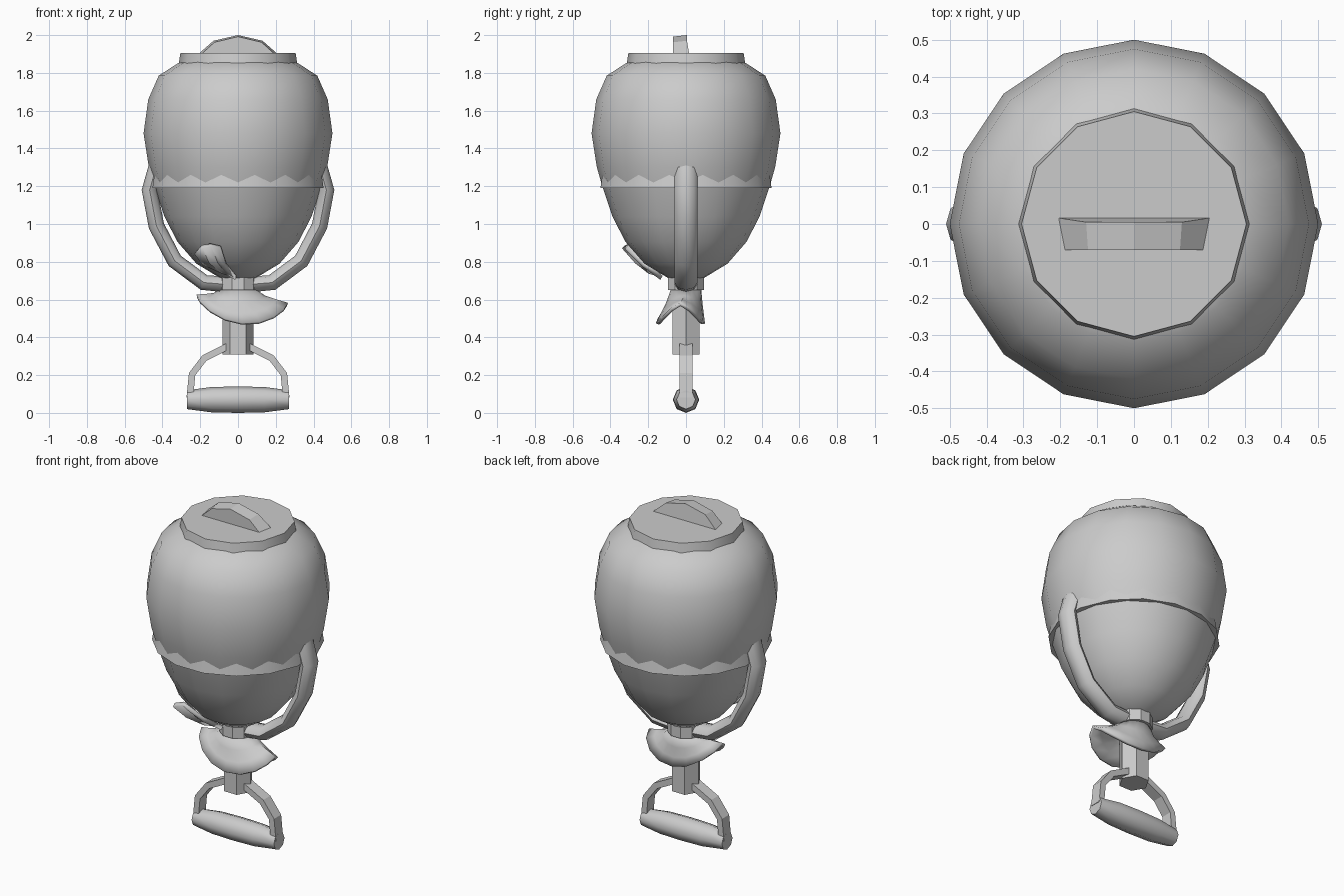
import bpy, math
from mathutils import Vector
from math import sin, cos, pi, radians

if "Cube" in bpy.data.objects:
    bpy.data.objects.remove(bpy.data.objects["Cube"])


def make(name, verts, faces, smooth=35):
    me = bpy.data.meshes.new(name)
    me.from_pydata([tuple(v) for v in verts], [], faces)
    ob = bpy.data.objects.new(name, me)
    bpy.context.collection.objects.link(ob)
    bpy.ops.object.select_all(action='DESELECT')
    ob.select_set(True)
    bpy.context.view_layer.objects.active = ob
    bpy.ops.object.mode_set(mode='EDIT')
    bpy.ops.mesh.select_all(action='SELECT')
    bpy.ops.mesh.normals_make_consistent(inside=False)
    bpy.ops.object.mode_set(mode='OBJECT')
    if smooth:
        bpy.ops.object.shade_smooth_by_angle(angle=radians(smooth))
    return ob


def loft(name, rings, smooth=35, caps=True):
    """Skin a list of equal-length closed rings."""
    n = len(rings[0])
    verts = [v for r in rings for v in r]
    faces = [(i * n + j, i * n + (j + 1) % n, (i + 1) * n + (j + 1) % n, (i + 1) * n + j)
             for i in range(len(rings) - 1) for j in range(n)]
    if caps:
        faces += [tuple(range(n)), tuple(range(len(verts) - n, len(verts)))]
    return make(name, verts, faces, smooth)


def lathe(name, profile, n, phase=0.0, smooth=35):
    return loft(name, [[(r * cos(2 * pi * (j + phase) / n), r * sin(2 * pi * (j + phase) / n), z)
                        for j in range(n)] for r, z in profile], smooth)


def tube(name, path, a, b, n, side, phase=0.0, smooth=50):
    """Sweep an ellipse (a in plane, b along y) along an x-z path."""
    pts = [Vector((x * side, 0, z)) for x, z in path]
    rings = []
    for i, p in enumerate(pts):
        t = (pts[min(i + 1, len(pts) - 1)] - pts[max(i - 1, 0)]).normalized()
        nrm = Vector((-t.z, 0, t.x))
        rings.append([p + nrm * a * cos(2 * pi * (j + phase) / n)
                      + Vector((0, b * sin(2 * pi * (j + phase) / n), 0)) for j in range(n)])
    return loft(name, rings, smooth)


def thicken(ob, t):
    m = ob.modifiers.new("thickness", 'SOLIDIFY')
    m.thickness = t
    m.offset = 0


# egg-shaped vessel: lower bowl, upper shell and lip between them
lathe("lower_bowl", [(.08, .705), (.22, .79), (.32, .905), (.39, 1.04), (.44, 1.19)], 16)
lathe("upper_shell", [(.44, 1.19), (.472, 1.3), (.5, 1.48), (.475, 1.66), (.42, 1.785),
                      (.32, 1.85), (.28, 1.865)], 16)
lathe("lip_band", [(.462, 1.19), (.45, 1.27)], 16, .5)

# lid and its arched finger tab
lathe("lid", [(.315, 1.84), (.305, 1.905)], 12)
arc = [(-.21, 1.9), (-.13, 1.97), (0, 2.0), (.13, 1.97), (.21, 1.9)]
loft("lid_tab", [[(x * .96, -.07, z - .008) for x, z in arc],
                 [(x, .005 + .012 * (z < 1.91), z) for x, z in arc]], 0)

# curved side arms and D-shaped handle arms
for side, label in ((1, "right"), (-1, "left")):
    tube("side_arm_" + label, [(.43, 1.31), (.468, 1.18), (.432, .99), (.335, .805),
                               (.18, .69), (.06, .68)], .042, .06, 8, side)
    tube("grip_arm_" + label, [(.05, .355), (.178, .29), (.243, .205), (.255, .08)],
         .025, .047, 4, side, .5, 0)

# collar and hexagonal shaft
lathe("collar", [(.1, .65), (.1, .725)], 10)
lathe("shaft", [(.083, .31), (.083, .66)], 6)

# barrel grip
grip = [(-.27, .05), (-.14, .067), (0, .07), (.14, .067), (.27, .05)]
loft("grip", [[(x, r * cos(2 * pi * j / 8), .07 + r * sin(2 * pi * j / 8)) for j in range(8)]
              for x, r in grip], 50)

# draped skirt with wavy rim: high at the sides, low at front and back
rings = []
for t in (0, .3, .65, 1):
    ring = []
    for j in range(16):
        a = 2 * pi * j / 16
        rx, ry = .085 + .155 * t, .072 + .05 * t
        drop = .06 * t ** .5 * .9 + t * .125 * abs(sin(a)) ** 1.5 + t * .022 * cos(a)
        ring.append((rx * cos(a) + .022 * t, ry * sin(a) - .03 * t, .65 - drop))
    rings.append(ring)
thicken(loft("skirt", rings, 50, caps=False), .018)

# small folded paddle at the front left of the bowl
tip = [(-.225, -.27, .85), (-.19, -.33, .88), (-.145, -.305, .89), (-.095, -.315, .875)]
base = [(-.12, -.17, .765), (-.09, -.19, .745), (-.05, -.15, .735), (-.012, -.13, .715)]
mid = [(Vector(a) + Vector(b)) / 2 + Vector((-.012, 0, -.012)) for a, b in zip(tip, base)]
thicken(make("paddle", tip + mid + base,
             [(r * 4 + c, r * 4 + c + 1, r * 4 + c + 5, r * 4 + c + 4)
              for r in range(2) for c in range(3)], 30), .025)
